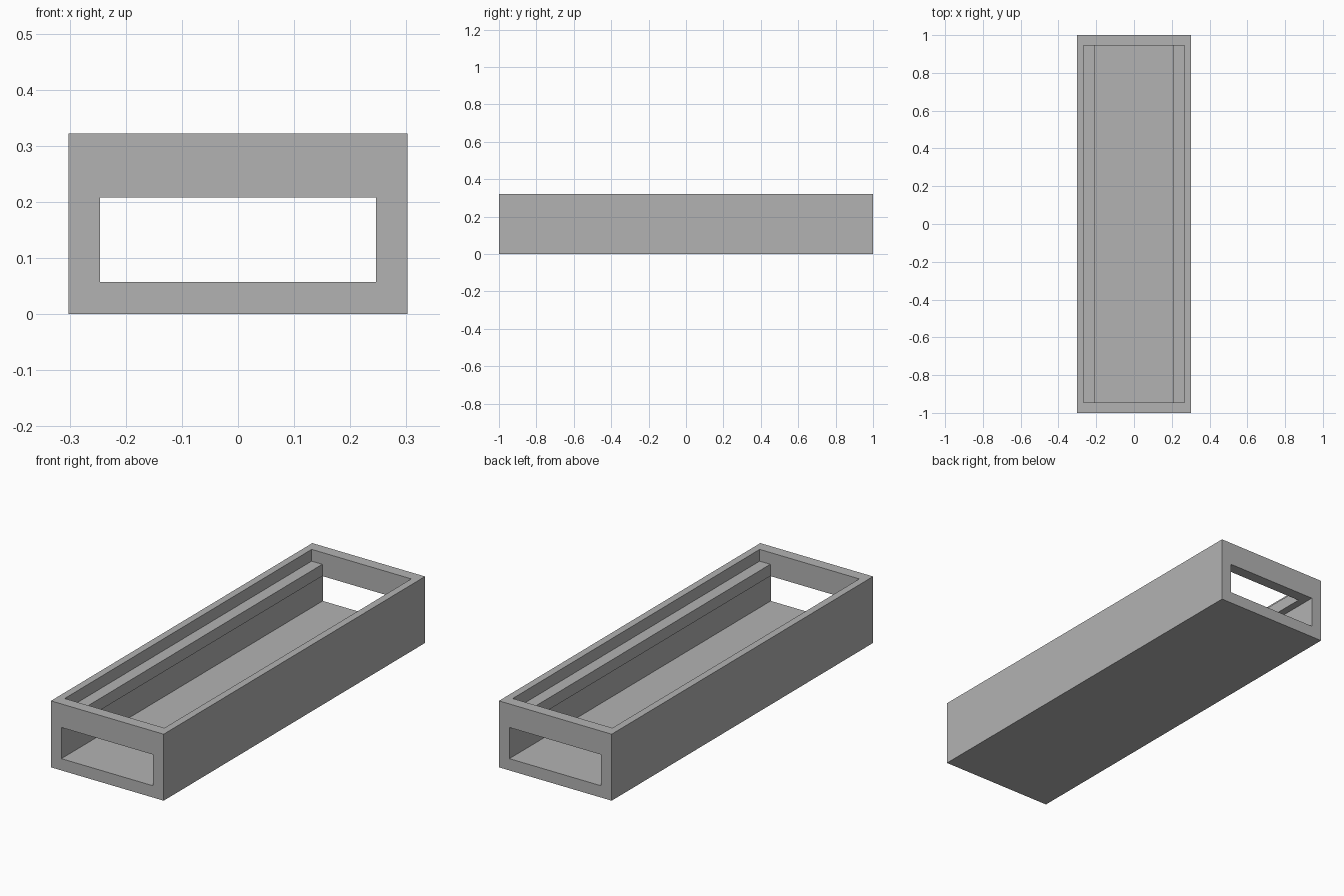
import bpy

if "Cube" in bpy.data.objects:
    bpy.data.objects.remove(bpy.data.objects["Cube"])

grey = bpy.data.materials.new("mid_grey")
grey.diffuse_color = (0.45, 0.45, 0.45, 1)
grey.use_nodes = True
grey.node_tree.nodes["Principled BSDF"].inputs["Base Color"].default_value = grey.diffuse_color


def box(name, half_x, half_y, z0, z1):
    """Box centred on x and y, spanning z0 to z1."""
    bpy.ops.mesh.primitive_cube_add(size=1, location=(0, 0, (z0 + z1) / 2))
    ob = bpy.context.object
    ob.name = name
    ob.scale = (2 * half_x, 2 * half_y, z1 - z0)
    bpy.ops.object.transform_apply(location=True, rotation=False, scale=True)
    ob.data.materials.append(grey)
    return ob


# Outer block of the open-topped tray
tray = box("tray", 0.302, 1.0, 0.0, 0.322)

# Hollows: lid recess, slot between the two ledges, channel open at both ends
cutters = [
    box("lid_recess", 0.267, 0.945, 0.265, 0.40),
    box("ledge_slot", 0.21, 0.945, 0.13, 0.30),
    box("through_channel", 0.246, 1.1, 0.057, 0.208),
]
bpy.context.view_layer.objects.active = tray
for cutter in cutters:
    mod = tray.modifiers.new(cutter.name, "BOOLEAN")
    mod.operation = "DIFFERENCE"
    mod.solver = "EXACT"
    mod.object = cutter
    bpy.ops.object.modifier_apply(modifier=mod.name)
for cutter in cutters:
    bpy.data.objects.remove(cutter)
